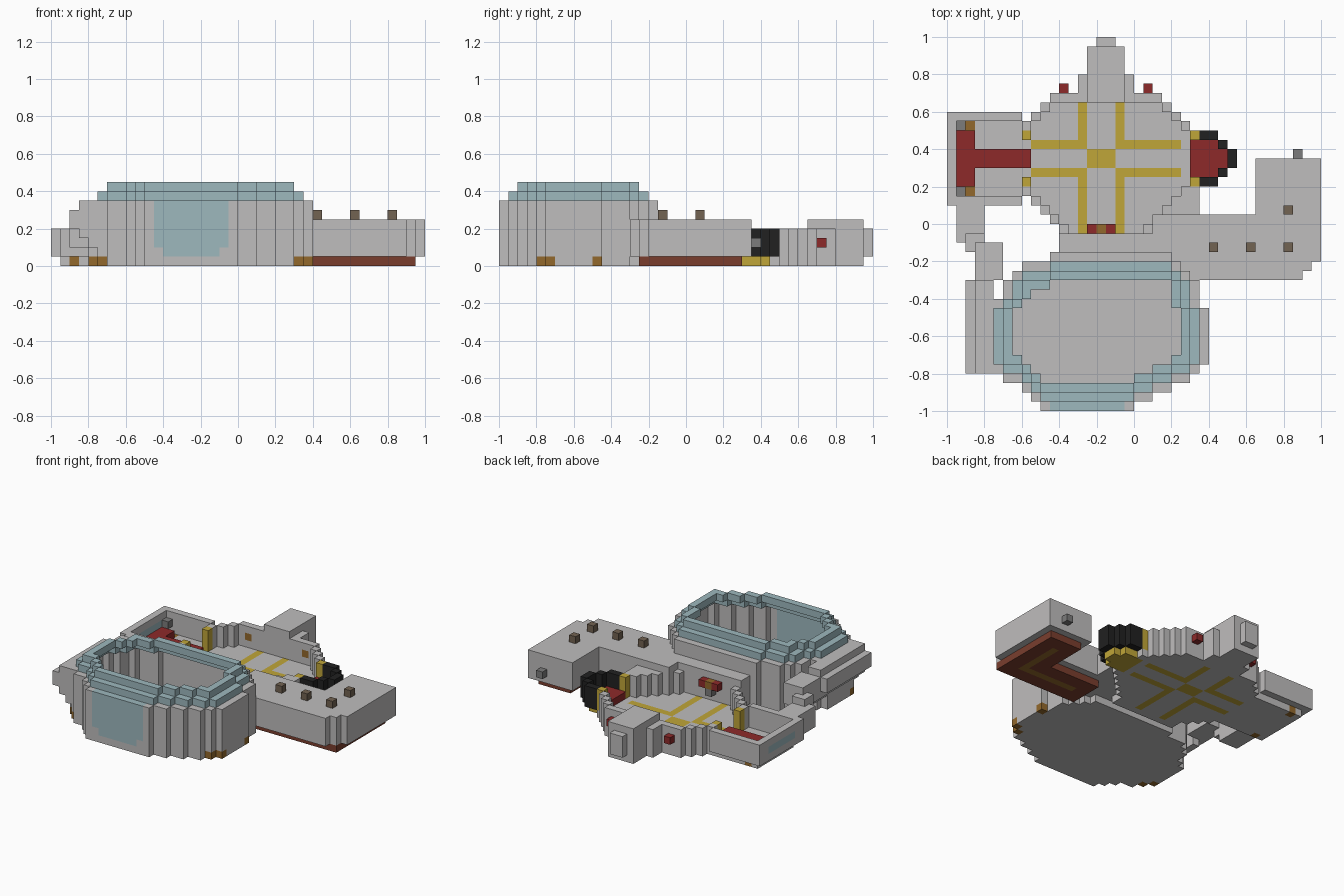
import bpy

old = bpy.data.objects.get("Cube")
if old:
    bpy.data.objects.remove(old)

UNIT = 0.05
COLOURS = {
    "pale_grey": (.52, .51, .51), "pale_teal": (.34, .48, .515),
    "yellow": (.53, .38, .04), "red": (.27, .023, .023),
    "brown": (.17, .125, .085), "bronze": (.29, .14, .025),
    "rust": (.195, .048, .027), "black": (.015, .015, .015),
    "dark_grey": (.2, .2, .2),
}
materials = {}
for label, rgb in COLOURS.items():
    mat = bpy.data.materials.new(label)
    mat.use_nodes = True
    mat.diffuse_color = (*rgb, 1)
    shader = mat.node_tree.nodes["Principled BSDF"]
    shader.inputs["Base Color"].default_value = (*rgb, 1)
    shader.inputs["Roughness"].default_value = 0.8
    materials[label] = mat

blocks = {}  # grid cell -> (part, colour)


def area(*rects):
    """Flat set of cells covered by rectangles (x0, x1, y0, y1)."""
    return {(x, y) for a, b, c, d in rects
            for x in range(a, b) for y in range(c, d)}


def inset(cells, times=1):
    for _ in range(times):
        cells = {(x, y) for x, y in cells
                 if {(x + 1, y), (x - 1, y), (x, y + 1), (x, y - 1)} <= cells}
    return cells


def fill(part, colour, cells, low, high):
    for x, y in cells:
        for z in range(low, high):
            blocks[x, y, z] = (part, colour)


def carve(cells, low, high):
    for x, y in cells:
        for z in range(low, high):
            blocks.pop((x, y, z), None)


def box(part, colour, x0, x1, y0, y1, z0, z1):
    fill(part, colour, area((x0, x1, y0, y1)), z0, z1)


def dot(part, colour, x, y, z):
    blocks[x, y, z] = (part, colour)


# Hangar: L-shaped hull with stepped corner
hull = area((2, 18, -6, 1), (13, 18, -6, 7), (13, 19, -5, 7),
            (13, 20, -4, 7))
fill("hangar", "pale_grey", hull, 1, 5)
fill("hangar", "pale_grey", area((3, 7, 0, 4)), 1, 4)
for x, y in ((8, -3), (12, -3), (16, -3), (16, 1)):
    dot("hangar_studs", "brown", x, y, 5)
dot("hangar_lamp", "dark_grey", 17, 7, 2)

# Underside plate with inlaid stripe
fill("hangar_base", "rust", area((6, 19, -5, 0), (14, 19, -5, 6)), 0, 1)
fill("hangar_base", "bronze", area((8, 17, -3, -2), (16, 17, -3, 4)), 0, 1)

# Walkway climbing from the room to the basin
box("walkway", "pale_grey", -19, -16, -2, 2, 1, 4)
box("walkway", "pale_grey", -18, -16, -3, -1, 2, 5)
box("walkway", "pale_grey", -17, -14, -6, -2, 3, 6)
for x in range(-18, -15):
    box("walkway_ledge", "pale_grey", x, x + 1, -16, -6,
        4 - (x + 18), min(7, x + 24))

# Hub: stepped round room with walls
hub = area((-9, 3, 0, 14), (-10, 4, 1, 13), (-11, 5, 2, 12),
           (-12, 6, 3, 11), (-12, 7, 4, 10), (-8, 2, -2, 14))
floor = inset(hub)
fill("hub_walls", "pale_grey", hub - floor, 1, 4)
carve(floor | area((-12, -11, 5, 9), (5, 7, 5, 9)), 1, 6)
fill("hub_floor", "pale_grey", hub, 0, 1)
box("hub_front_wall", "pale_grey", -8, 2, -3, -1, 1, 5)

# Floor markings: four corner lines around a centre square
for y0, y1, row in ((8, 13, 8), (-1, 6, 5)):
    for x in (-6, -2):
        box("hub_floor", "yellow", x, x + 1, y0, y1, 0, 1)
    box("hub_floor", "yellow", -11, -5, row, row + 1, 0, 1)
    box("hub_floor", "yellow", -2, 5, row, row + 1, 0, 1)
box("hub_floor", "yellow", -5, -2, 6, 8, 0, 1)

# Prow at the back with lamps on either side
box("prow", "pale_grey", -6, 0, 13, 16, 0, 4)
box("prow", "pale_grey", -5, -1, 13, 19, 0, 5)
box("prow", "pale_grey", -4, -2, 13, 20, 1, 4)
for x in (-8, 1):
    dot("back_lamps", "red", x, 14, 2)
    dot("hub_walls", "bronze", x, 13, 2)

# Console on the front wall of the hub
box("console", "red", -5, -2, -1, 0, 3, 4)
dot("console", "bronze", -4, -1, 3)
dot("console", "dark_grey", -4, -1, 2)

# Doorway posts
for x in (-12, 6):
    for y in (4, 9):
        box("door_posts", "yellow", x, x + 1, y, y + 1, 1, 4)

# Alcove: black rounded shell, yellow base, red floor
shell = area((7, 9, 4, 10), (7, 10, 5, 9), (7, 11, 6, 8))
alcove = area((6, 9, 5, 9), (6, 10, 6, 8))
fill("alcove_shell", "black", shell - alcove, 1, 4)
fill("alcove_base", "yellow", alcove, 0, 1)
fill("alcove_floor", "red", alcove, 1, 2)

# Side room with window and carpet
room = area((-20, -12, 2, 12))
inside = area((-19, -12, 3, 11))
fill("side_room", "pale_grey", room - inside, 1, 4)
fill("side_room", "pale_grey", inside, 0, 1)
box("side_room", "pale_teal", -20, -19, 4, 10, 2, 3)
fill("carpet", "red", area((-19, -17, 4, 10), (-17, -11, 6, 8)), 1, 2)
for y in (3, 10):
    dot("side_room", "bronze", -18, y, 0)
    dot("room_lamps", "dark_grey", -19, y, 2)

# Basin: stepped oval wall, floor and two-tier rim
oval = area((-16, 8, -15, -9), (-15, 7, -16, -8), (-14, 7, -16, -6),
            (-14, 6, -17, -6), (-13, 6, -17, -5), (-12, 4, -18, -4),
            (-11, 2, -19, -4), (-10, 0, -20, -4), (-10, 5, -12, -4),
            (-9, 4, -12, -3))
carve(oval, 0, 9)
fill("basin_floor", "pale_grey", oval, 0, 1)
fill("basin_wall", "pale_grey", oval - inset(oval), 1, 7)
for step in (1, 2):
    ring = inset(oval, step) - inset(oval, step + 1)
    fill("basin_rim", "pale_teal", ring, 6 + step, 7 + step)
box("basin_wall", "pale_teal", -8, -2, -20, -19, 1, 2)
box("basin_wall", "pale_teal", -9, -1, -20, -19, 2, 7)
for x, y in ((7, -15), (7, -10), (6, -16), (-15, -16), (-16, -15)):
    dot("basin_floor", "bronze", x, y, 0)


# Build one mesh per part from the exposed block sides
def build(part):
    verts, faces, slots, names = {}, [], [], []
    for cell, (owner, colour) in blocks.items():
        if owner != part:
            continue
        if colour not in names:
            names.append(colour)
        for axis in range(3):
            u, v = (axis + 1) % 3, (axis + 2) % 3
            for side in (0, 1):
                near = list(cell)
                near[axis] += 2 * side - 1
                if tuple(near) in blocks:
                    continue
                loop = []
                for du, dv in ((0, 0), (1, 0), (1, 1), (0, 1)):
                    corner = list(cell)
                    corner[axis] += side
                    corner[u] += du
                    corner[v] += dv
                    loop.append(verts.setdefault(tuple(corner), len(verts)))
                faces.append(loop if side else loop[::-1])
                slots.append(names.index(colour))
    mesh = bpy.data.meshes.new(part)
    mesh.from_pydata([[c * UNIT for c in p] for p in verts], [], faces)
    for label in names:
        mesh.materials.append(materials[label])
    for face, slot in zip(mesh.polygons, slots):
        face.material_index = slot
    bpy.context.scene.collection.objects.link(bpy.data.objects.new(part, mesh))


for part in sorted({owner for owner, _ in blocks.values()}):
    build(part)
